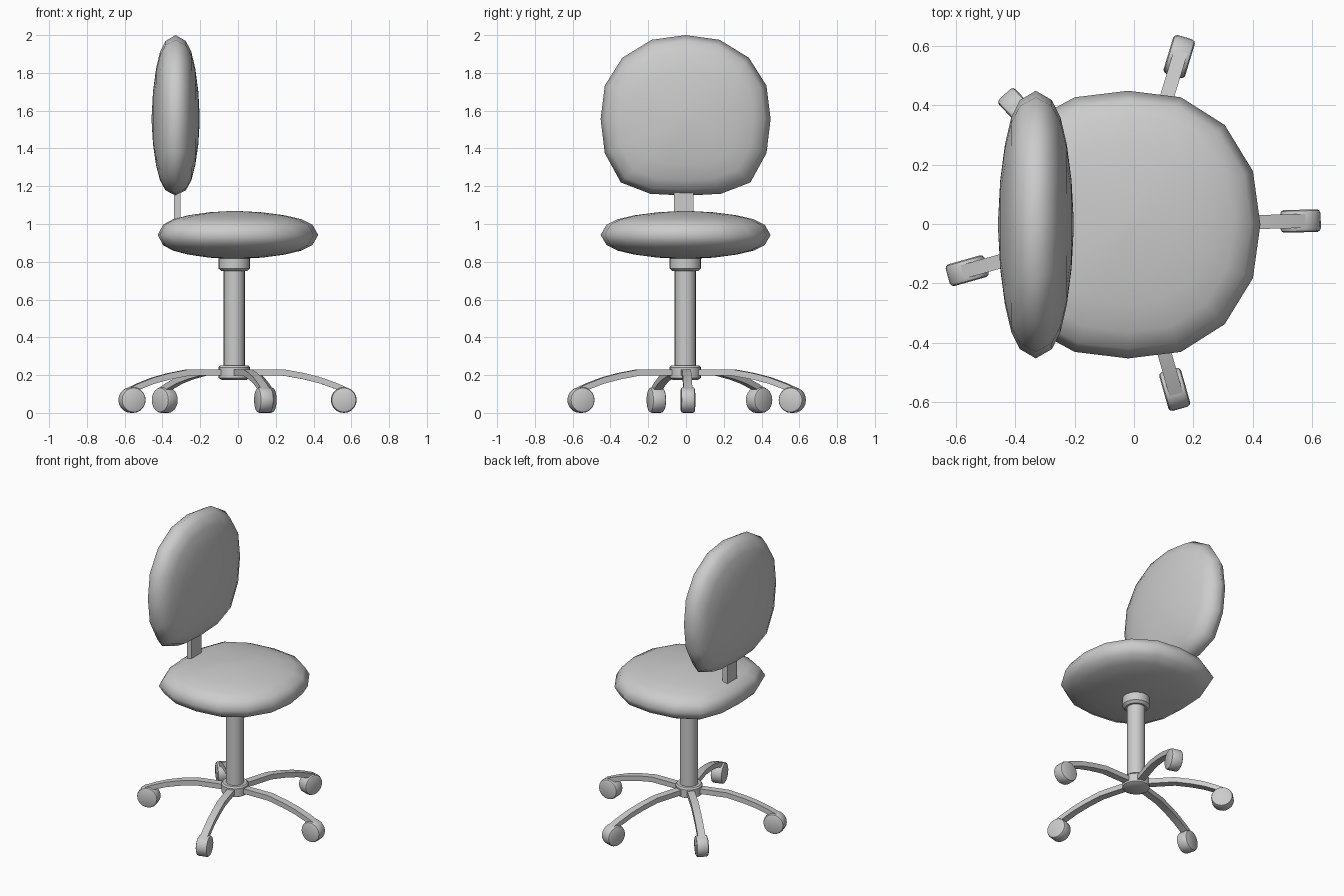
import bpy, bmesh, math
from mathutils import Matrix, Vector

if "Cube" in bpy.data.objects:
    bpy.data.objects.remove(bpy.data.objects["Cube"])

CX, CY = -0.02, -0.004  # column axis


def finish(name, bm, angle=35):
    bmesh.ops.remove_doubles(bm, verts=bm.verts, dist=1e-5)
    bmesh.ops.recalc_face_normals(bm, faces=bm.faces)
    me = bpy.data.meshes.new(name)
    bm.to_mesh(me)
    bm.free()
    ob = bpy.data.objects.new(name, me)
    bpy.context.collection.objects.link(ob)
    bpy.ops.object.select_all(action='DESELECT')
    ob.select_set(True)
    bpy.context.view_layer.objects.active = ob
    bpy.ops.object.shade_smooth_by_angle(angle=math.radians(angle))
    return ob


def loft(bm, rings):
    """Bridge rings of points into a capped tube."""
    vs = [[bm.verts.new(p) for p in r] for r in rings]
    n = len(vs[0])
    for a, b in zip(vs, vs[1:]):
        for i in range(n):
            bm.faces.new((a[i], a[(i + 1) % n], b[(i + 1) % n], b[i]))
    bm.faces.new(vs[0])
    bm.faces.new(vs[-1])


def lathe(name, profile, matrix, sides=20):
    bm = bmesh.new()
    loft(bm, [[matrix @ Vector((r * math.cos(2 * math.pi * i / sides),
                                r * math.sin(2 * math.pi * i / sides), z))
               for i in range(sides)] for r, z in profile])
    return finish(name, bm)


# Cushions: 16-sided outline, flatter on one end, domed on both faces
HALF = [(0.445, 0), (0.42, 0.18), (0.325, 0.335), (0.178, 0.428), (0, 0.45),
        (-0.18, 0.428), (-0.335, 0.343), (-0.395, 0.187), (-0.405, 0)]
OUTLINE = HALF + [(u, -v) for u, v in HALF[-2:0:-1]]
DOME = [(0.04, 0.127), (0.33, 0.12), (0.6, 0.104), (0.8, 0.083), (0.93, 0.054)]
SECTION = DOME + [(1, 0)] + [(s, -h) for s, h in reversed(DOME)]


def cushion(name, matrix):
    bm = bmesh.new()
    loft(bm, [[matrix @ Vector((u * s, v * s, h)) for u, v in OUTLINE]
              for s, h in SECTION])
    return finish(name, bm, 80)


cushion("seat", Matrix.Translation((CX, -0.002, 0.942)))
cushion("backrest", Matrix.Translation((-0.33, -0.002, 1.555))
        @ Matrix.Rotation(-math.pi / 2, 4, 'Y'))

# Flat bar joining seat and backrest
bm = bmesh.new()
bmesh.ops.create_cube(bm, size=1, matrix=Matrix.Translation((-0.322, -0.012, 1.1))
                      @ Matrix.Diagonal((0.036, 0.105, 0.3, 1)))
finish("back_support", bm)

# Column, collar and hub
axis = Matrix.Translation((CX, CY, 0))
lathe("column", [(0.056, 0.2), (0.056, 0.85)], axis)
lathe("seat_collar", [(0.068, 0.75), (0.084, 0.765), (0.084, 0.88)], axis)
lathe("hub", [(0.066, 0.175), (0.084, 0.185), (0.084, 0.24), (0.076, 0.25)], axis)

# Five curved legs ending in drum casters
ARM = [(0.02, 0.214), (0.26, 0.214), (0.37, 0.194), (0.46, 0.171),
       (0.55, 0.138), (0.6, 0.115)]
CASTERS = [(0.56, 0.01), (0.152, 0.563), (-0.388, 0.387),
           (-0.561, -0.157), (0.137, -0.556)]
for k, (x, y) in enumerate(CASTERS, 1):
    d = Vector((x - CX, y - CY))
    turn = Matrix.Rotation(math.atan2(d.y, d.x), 4, 'Z')
    stretch = d.length / 0.58
    bm = bmesh.new()
    w, t = 0.0235, 0.017
    loft(bm, [[axis @ turn @ Vector((r * stretch, a, z + b))
               for a, b in ((-w, -t), (w, -t), (w, t), (-w, t))] for r, z in ARM])
    finish(f"leg_{k}", bm)
    lathe(f"caster_{k}", [(0.056, -0.038), (0.064, -0.034), (0.068, -0.025),
                          (0.068, 0.025), (0.064, 0.034), (0.056, 0.038)],
          Matrix.Translation((x, y, 0.068)) @ turn @ Matrix.Rotation(math.pi / 2, 4, 'X'))
